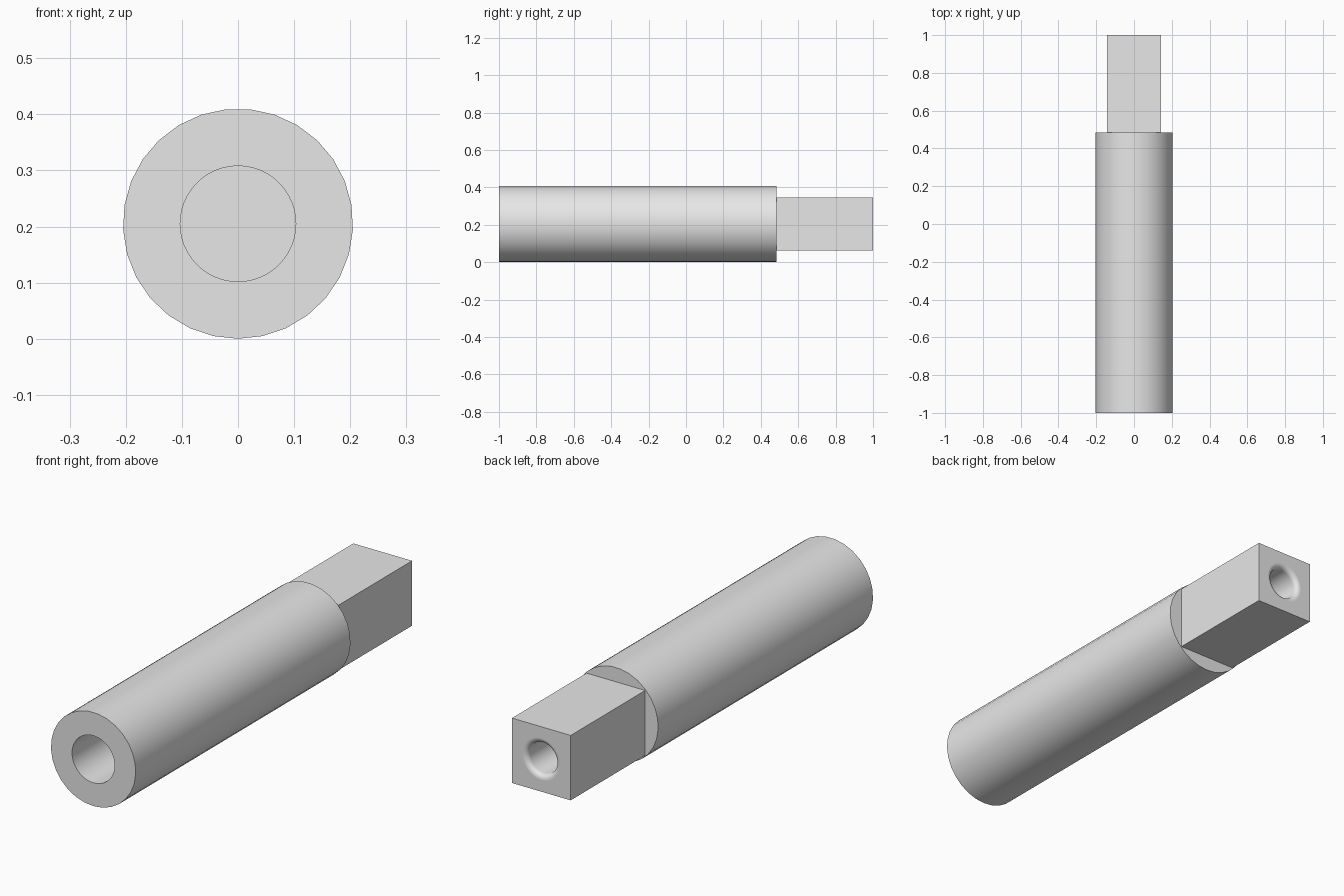
import bpy, bmesh, math
from mathutils import Vector

default = bpy.data.objects.get("Cube")
if default:
    bpy.data.objects.remove(default, do_unlink=True)

AXIS_Z = 0.205      # height of the shaft axis
RADIUS = 0.205
SHOULDER_Y = 0.485
TANG_HALF = 0.142

grey = bpy.data.materials.new("plain grey")
grey.use_nodes = True
grey.diffuse_color = (0.8, 0.8, 0.8, 1)
grey.node_tree.nodes["Principled BSDF"].inputs["Base Color"].default_value = (0.8, 0.8, 0.8, 1)


def make_object(name, bm):
    bmesh.ops.recalc_face_normals(bm, faces=bm.faces)
    mesh = bpy.data.meshes.new(name)
    bm.to_mesh(mesh)
    bm.free()
    mesh.materials.append(grey)
    obj = bpy.data.objects.new(name, mesh)
    bpy.context.collection.objects.link(obj)
    return obj


def lathe(name, profile, sides):
    """Closed solid turned about the shaft axis from (radius, y) points."""
    bm = bmesh.new()
    rings = []
    for r, y in profile:
        angles = [2 * math.pi * i / sides for i in range(sides)]
        rings.append([bm.verts.new((r * math.sin(a), y, AXIS_Z - r * math.cos(a)))
                      for a in angles])
    for a, b in zip(rings, rings[1:]):
        for i in range(sides):
            j = (i + 1) % sides
            bm.faces.new((a[i], a[j], b[j], b[i]))
    bm.faces.new(rings[0])
    bm.faces.new(rings[-1])
    return make_object(name, bm)


def cut(target, cutter):
    cutter.hide_render = True
    mod = target.modifiers.new("hole", 'BOOLEAN')
    mod.operation = 'DIFFERENCE'
    mod.solver = 'EXACT'
    mod.object = cutter
    bpy.context.view_layer.objects.active = target
    bpy.ops.object.modifier_apply(modifier=mod.name)
    bpy.data.objects.remove(cutter, do_unlink=True)


def smooth(obj):
    bpy.ops.object.select_all(action='DESELECT')
    obj.select_set(True)
    bpy.context.view_layer.objects.active = obj
    bpy.ops.object.shade_smooth_by_angle(angle=math.radians(30))


# Round shaft with a blind bore in the front end
shaft = lathe("round_shaft", [(RADIUS, -1), (RADIUS, SHOULDER_Y)], 29)
cut(shaft, lathe("bore_cutter", [(0.103, -1.1), (0.103, -0.2)], 48))
smooth(shaft)

# Square tang at the back
bm = bmesh.new()
bmesh.ops.create_cube(bm, size=1)
bmesh.ops.scale(bm, vec=Vector((2 * TANG_HALF, 1 - SHOULDER_Y, 2 * TANG_HALF)), verts=bm.verts)
bmesh.ops.translate(bm, vec=Vector((0, (1 + SHOULDER_Y) / 2, AXIS_Z)), verts=bm.verts)
tang = make_object("square_tang", bm)

# Blind hole with a rounded mouth in the tang
hole_r, fillet = 0.068, 0.022
profile = [(hole_r, 0.6)]
for i in range(7):
    a = math.pi / 2 * i / 6
    profile.append((hole_r + fillet * (1 - math.cos(a)), 1 - fillet * (1 - math.sin(a))))
profile.append((hole_r + fillet, 1.1))
cut(tang, lathe("mouth_cutter", profile, 40))
smooth(tang)

# Keep the end face flat where the rounded mouth meets it
for edge in tang.data.edges:
    if all(tang.data.vertices[v].co.y > 0.9999 for v in edge.vertices):
        edge.use_edge_sharp = True
